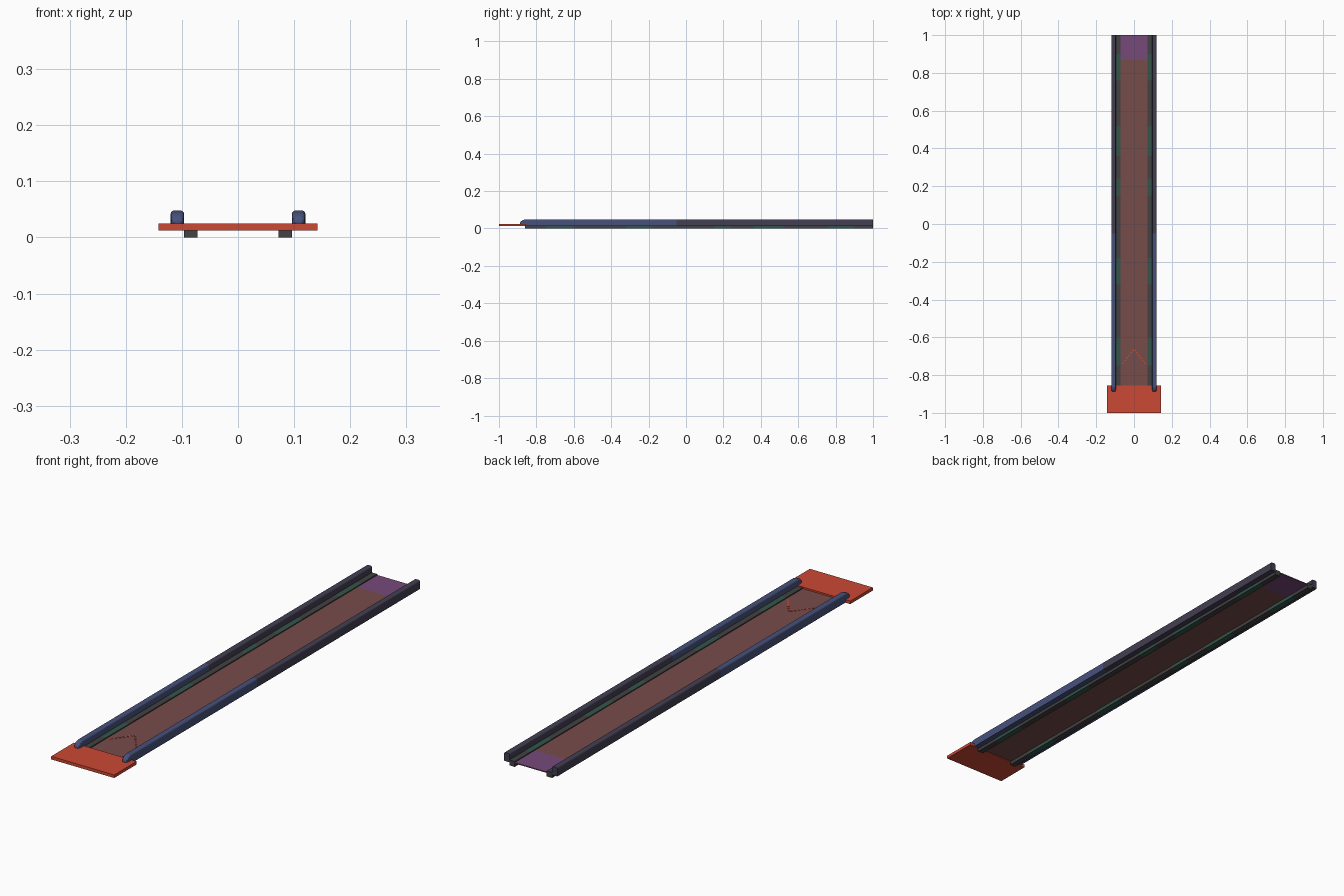
import bpy, bmesh, math
from mathutils import Matrix

if "Cube" in bpy.data.objects:
    bpy.data.objects.remove(bpy.data.objects["Cube"])


def mat(name, rgb):
    m = bpy.data.materials.new(name)
    m.diffuse_color = (*rgb, 1)
    m.use_nodes = True
    m.node_tree.nodes["Principled BSDF"].inputs["Base Color"].default_value = m.diffuse_color
    return m


ORANGE = mat("orange red", (0.60, 0.066, 0.034))
BROWN = mat("dusty brown", (0.18, 0.072, 0.068))
PURPLE = mat("purple", (0.18, 0.067, 0.19))
BLUE = mat("navy blue", (0.062, 0.083, 0.20))
SLATE = mat("dark slate", (0.056, 0.049, 0.085))
GRAY = mat("dark gray", (0.055, 0.053, 0.056))
GREEN = mat("dark green", (0.035, 0.09, 0.07))


def finish(name, bm, mats):
    bmesh.ops.recalc_face_normals(bm, faces=bm.faces)
    me = bpy.data.meshes.new(name)
    bm.to_mesh(me)
    bm.free()
    for m in mats:
        me.materials.append(m)
    ob = bpy.data.objects.new(name, me)
    bpy.context.collection.objects.link(ob)
    return ob


def box(name, x0, x1, y0, y1, z0, z1, m, turn=0):
    bm = bmesh.new()
    bmesh.ops.create_cube(bm, size=1)
    bm.transform(Matrix.Translation(((x0 + x1) / 2, (y0 + y1) / 2, (z0 + z1) / 2))
                 @ Matrix.Rotation(turn, 4, 'Z')
                 @ Matrix.Diagonal((x1 - x0, y1 - y0, z1 - z0, 1)))
    return finish(name, bm, [m])


def loft(name, rings, mats, rule):
    bm = bmesh.new()
    loops = [[bm.verts.new(p) for p in r] for r in rings]
    n = len(loops[0])
    for a, b in zip(loops, loops[1:]):
        for i in range(n):
            j = (i + 1) % n
            bm.faces.new((a[i], a[j], b[j], b[i]))
    bm.faces.new(loops[0])
    bm.faces.new(loops[-1])
    for f in bm.faces:
        f.material_index = rule(f.calc_center_median().y)
    return finish(name, bm, mats)


# entry plate
box("entry_plate", -0.142, 0.142, -1.0, -0.855, 0.012, 0.0245, ORANGE)

# belt and its purple end panel
box("belt", -0.073, 0.073, -0.855, 0.87, 0.014, 0.018, BROWN)
box("belt_end_panel", -0.073, 0.073, 0.87, 1.0, 0.014, 0.018, PURPLE)


def rail_ring(cx, y, half, top):
    # rounded-top cross-section
    c, z0 = 0.006, 0.0125
    pts = [(-half, z0), (half, z0)]
    for s, start in ((1, 0), (-1, 90)):
        for k in range(4):
            a = math.radians(start + 30 * k)
            pts.append((s * (half - c) + c * math.cos(a), top - c + c * math.sin(a)))
    return [(cx + x, y, z) for x, z in pts]


SECTIONS = [(-0.888, 0.007, 0.030), (-0.884, 0.010, 0.037), (-0.876, 0.0118, 0.043),
            (-0.862, 0.012, 0.048), (-0.05, 0.012, 0.048), (1.0, 0.012, 0.048)]
GREEN_SPANS = [(-0.75, -0.60), (-0.32, -0.18), (0.15, 0.24), (0.36, 0.52), (0.76, 0.90)]

for s, side in ((-1, "left"), (1, "right")):
    # side rail with rounded nose, blue in front and slate behind
    loft(side + "_rail", [rail_ring(s * 0.108, *q) for q in SECTIONS],
         [BLUE, SLATE], lambda y: int(y > -0.05))

    # inner support beam with green spans
    ys = sorted({-0.86, 1.0, *(v for p in GREEN_SPANS for v in p)})
    rings = [[(s * x, y, z) for x, z in ((0.072, 0), (0.0965, 0), (0.0965, 0.022), (0.072, 0.022))]
             for y in ys]
    loft(side + "_beam", rings, [GRAY, GREEN],
         lambda y: int(any(a < y < b for a, b in GREEN_SPANS)))

    # dashed arrow marking on the belt
    for i in range(6):
        t = (i + 0.5) / 6
        x, y = s * 0.062 * t, -0.662 - 0.082 * t
        box(f"{side}_arrow_dash_{i + 1}", x - 0.003, x + 0.003, y - 0.005, y + 0.005,
            0.0175, 0.0195, ORANGE, s * math.atan2(0.062, 0.082))
